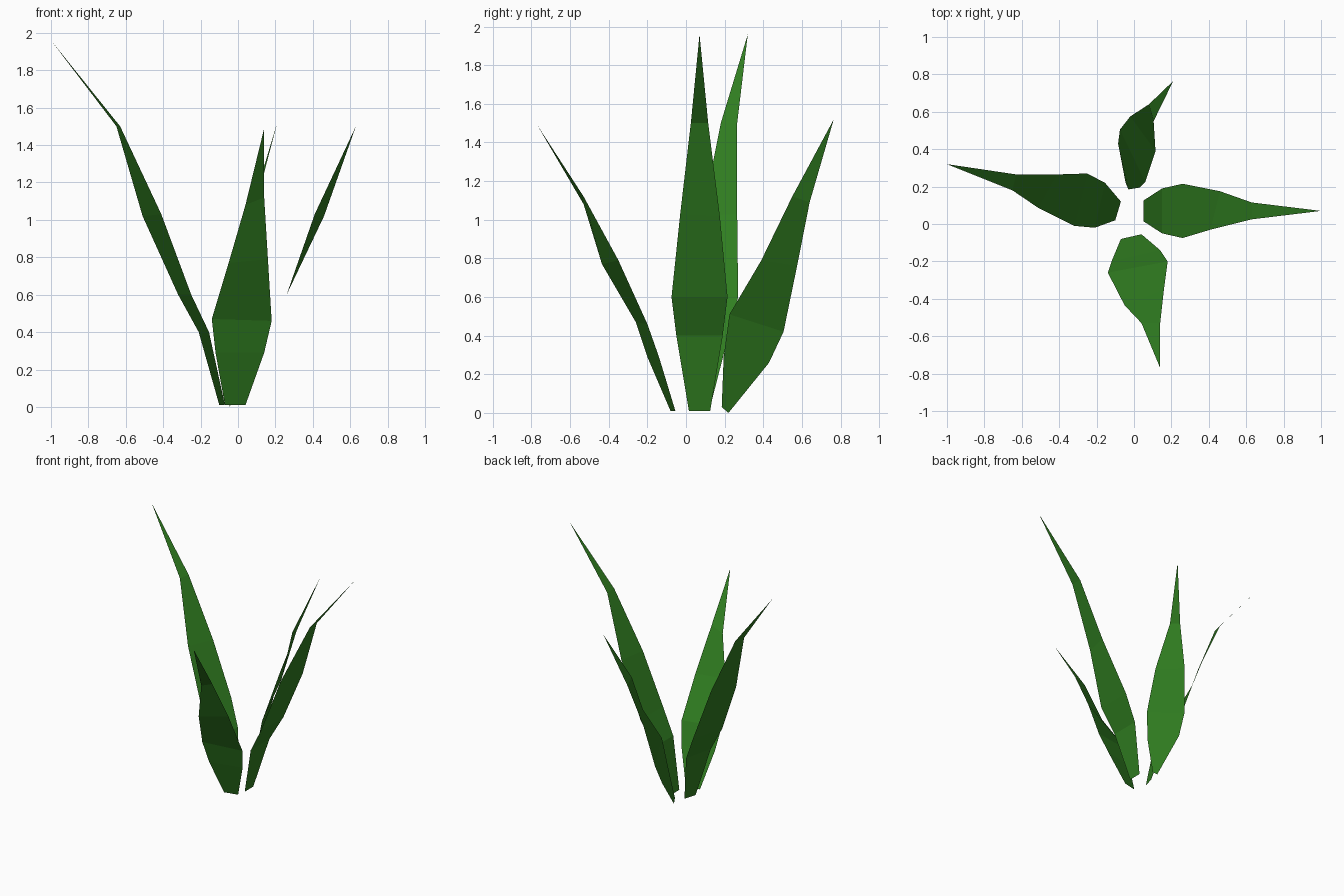
import bpy

# Shared leaf green
green = bpy.data.materials.new("leaf_green")
green.diffuse_color = (0.03, 0.21, 0.015, 1)


def blade(name, left, right, tip):
    """Flat-faced leaf: matching left/right edge points closed by a pointed tip."""
    n = len(left)
    verts = left + right + [tip]
    faces = [(i, n + i, n + i + 1, i + 1) for i in range(n - 1)]
    faces.append((n - 1, 2 * n - 1, 2 * n))
    mesh = bpy.data.meshes.new(name)
    mesh.from_pydata(verts, [], faces)
    mesh.materials.append(green)
    obj = bpy.data.objects.new(name, mesh)
    bpy.context.collection.objects.link(obj)
    return obj


# Tall leaf leaning left
blade("left_leaf",
      [(-.07, .12, .01), (-.155, .22, .4), (-.25, .27, .6), (-.41, .265, 1.03), (-.63, .265, 1.5)],
      [(-.10, .02, .01), (-.21, -.02, .4), (-.32, -.01, .6), (-.51, .085, 1.02), (-.65, .18, 1.5)],
      (-1, .32, 1.96))

# Tall leaf leaning right
blade("right_leaf",
      [(.05, .015, .01), (.15, -.05, .4), (.26, -.075, .6), (.41, -.03, 1.03), (.63, .025, 1.5)],
      [(.05, .125, .01), (.15, .19, .4), (.26, .215, .6), (.46, .175, 1.02), (.63, .115, 1.5)],
      (1, .07, 1.96))

# Short leaf leaning forward
blade("front_leaf",
      [(-.07, -.08, .01), (-.12, -.2, .29), (-.14, -.26, .47), (-.05, -.435, .77), (.04, -.53, 1.08)],
      [(.04, -.055, .01), (.14, -.14, .29), (.18, -.2, .46), (.16, -.35, .79), (.14, -.53, 1.12)],
      (.14, -.77, 1.49))

# Short, twisted leaf leaning back
blade("back_leaf",
      [(-.03, .185, .03), (.03, .195, .29), (.06, .225, .51), (.115, .39, .79), (.105, .55, 1.12)],
      [(-.045, .22, 0), (-.085, .43, .26), (-.075, .505, .42), (-.02, .575, .76), (.08, .64, 1.09)],
      (.21, .765, 1.52))
